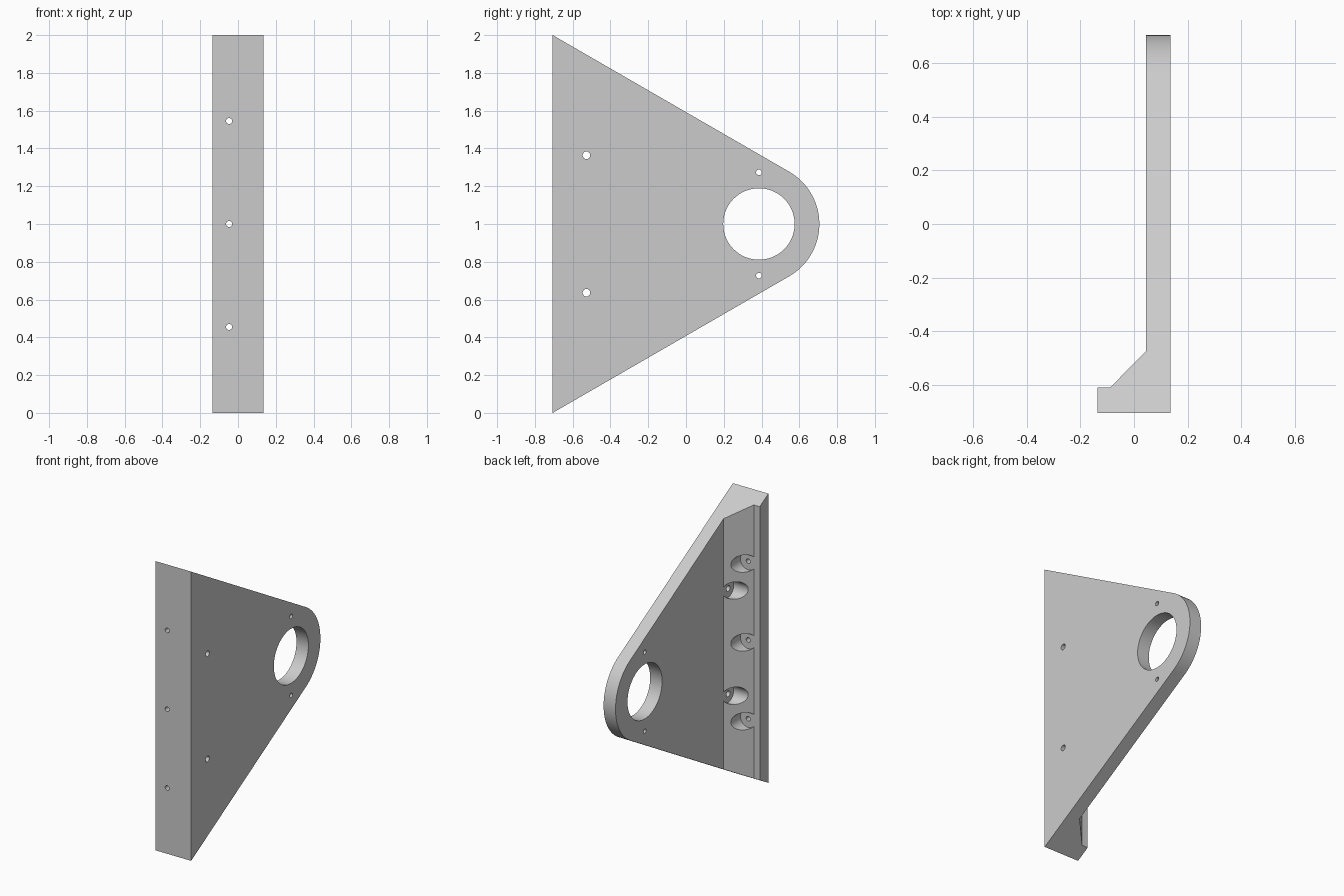
import bpy, bmesh
from math import pi, sin, cos, tan, radians
from mathutils import Matrix, Vector

if "Cube" in bpy.data.objects:
    bpy.data.objects.remove(bpy.data.objects["Cube"], do_unlink=True)

FRONT, EYE_Y, EYE_R = -0.706, 0.386, 0.32


def add_object(name, bm):
    bmesh.ops.recalc_face_normals(bm, faces=bm.faces)
    mesh = bpy.data.meshes.new(name)
    bm.to_mesh(mesh)
    bm.free()
    obj = bpy.data.objects.new(name, mesh)
    bpy.context.collection.objects.link(obj)
    return obj


def prism(name, points, offset):
    """Extrude a closed outline along offset."""
    bm = bmesh.new()
    face = bm.faces.new([bm.verts.new(p) for p in points])
    grown = bmesh.ops.extrude_face_region(bm, geom=[face], use_keep_orig=True)
    moved = [v for v in grown["geom"] if isinstance(v, bmesh.types.BMVert)]
    bmesh.ops.translate(bm, verts=moved, vec=offset)
    return add_object(name, bm)


def cylinder(name, start, end, radius, sides=48):
    start, end = Vector(start), Vector(end)
    axis = end - start
    bm = bmesh.new()
    turn = Vector((0, 0, 1)).rotation_difference(axis).to_matrix().to_4x4()
    bmesh.ops.create_cone(bm, cap_ends=True, segments=sides, radius1=radius, radius2=radius,
                          depth=axis.length,
                          matrix=Matrix.Translation((start + end) / 2) @ turn)
    return add_object(name, bm)


def combine(body, cutter, operation):
    """Apply a boolean and discard the helper."""
    cutter.hide_render = True
    mod = body.modifiers.new("cut", "BOOLEAN")
    mod.operation, mod.object, mod.solver = operation, cutter, "EXACT"
    bpy.context.view_layer.objects.active = body
    bpy.ops.object.modifier_apply(modifier=mod.name)
    bpy.data.objects.remove(cutter, do_unlink=True)


# Angle section: thin plate, front flange and the sloping fillet between them
section = [(-0.136, FRONT), (0.136, FRONT), (0.136, 0.9), (0.045, 0.9),
           (0.045, -0.475), (-0.09, -0.612), (-0.136, -0.612)]
bracket = prism("bracket", [(x, y, -0.3) for x, y in section], (0, 0, 2.6))

# Side outline: triangle with a rounded nose, run past the front face
arc = [radians(-60 + 120 * i / 40) for i in range(41)]
outline = [(EYE_Y + EYE_R * cos(a), 1 + EYE_R * sin(a)) for a in arc]
reach = 0.1
rise = 1 + reach * tan(pi / 6)
outline += [(FRONT - reach, 1 + rise), (FRONT - reach, 1 - rise)]
combine(bracket, prism("outline", [(-0.3, y, z) for y, z in outline], (0.6, 0, 0)), "INTERSECT")

# Large eye and the two small holes beside it
combine(bracket, cylinder("eye", (-0.3, EYE_Y, 1), (0.3, EYE_Y, 1), 0.189, 80), "DIFFERENCE")
for z in (0.727, 1.273):
    combine(bracket, cylinder("pin", (-0.3, EYE_Y, z), (0.3, EYE_Y, z), 0.015, 24), "DIFFERENCE")

# Plate screw holes with head pockets in the fillet
for z in (0.636, 1.364):
    combine(bracket, cylinder("pocket", (0.046, -0.527, z), (-0.3, -0.527, z), 0.06), "DIFFERENCE")
    combine(bracket, cylinder("screw", (-0.3, -0.527, z), (0.3, -0.527, z), 0.02, 24), "DIFFERENCE")

# Flange screw holes with head pockets in the fillet
for z in (0.455, 1.0, 1.545):
    combine(bracket, cylinder("pocket", (-0.047, -0.613, z), (-0.047, -0.3, z), 0.06), "DIFFERENCE")
    combine(bracket, cylinder("screw", (-0.047, -0.9, z), (-0.047, -0.3, z), 0.016, 24), "DIFFERENCE")

# Plain grey finish
grey = bpy.data.materials.new("light grey")
grey.use_nodes = True
colour = (0.6, 0.6, 0.6, 1)
grey.diffuse_color = colour
grey.node_tree.nodes["Principled BSDF"].inputs["Base Color"].default_value = colour
bracket.data.materials.clear()
bracket.data.materials.append(grey)

bpy.ops.object.select_all(action="DESELECT")
bracket.select_set(True)
bpy.context.view_layer.objects.active = bracket
bpy.ops.object.shade_smooth_by_angle(angle=radians(25))
